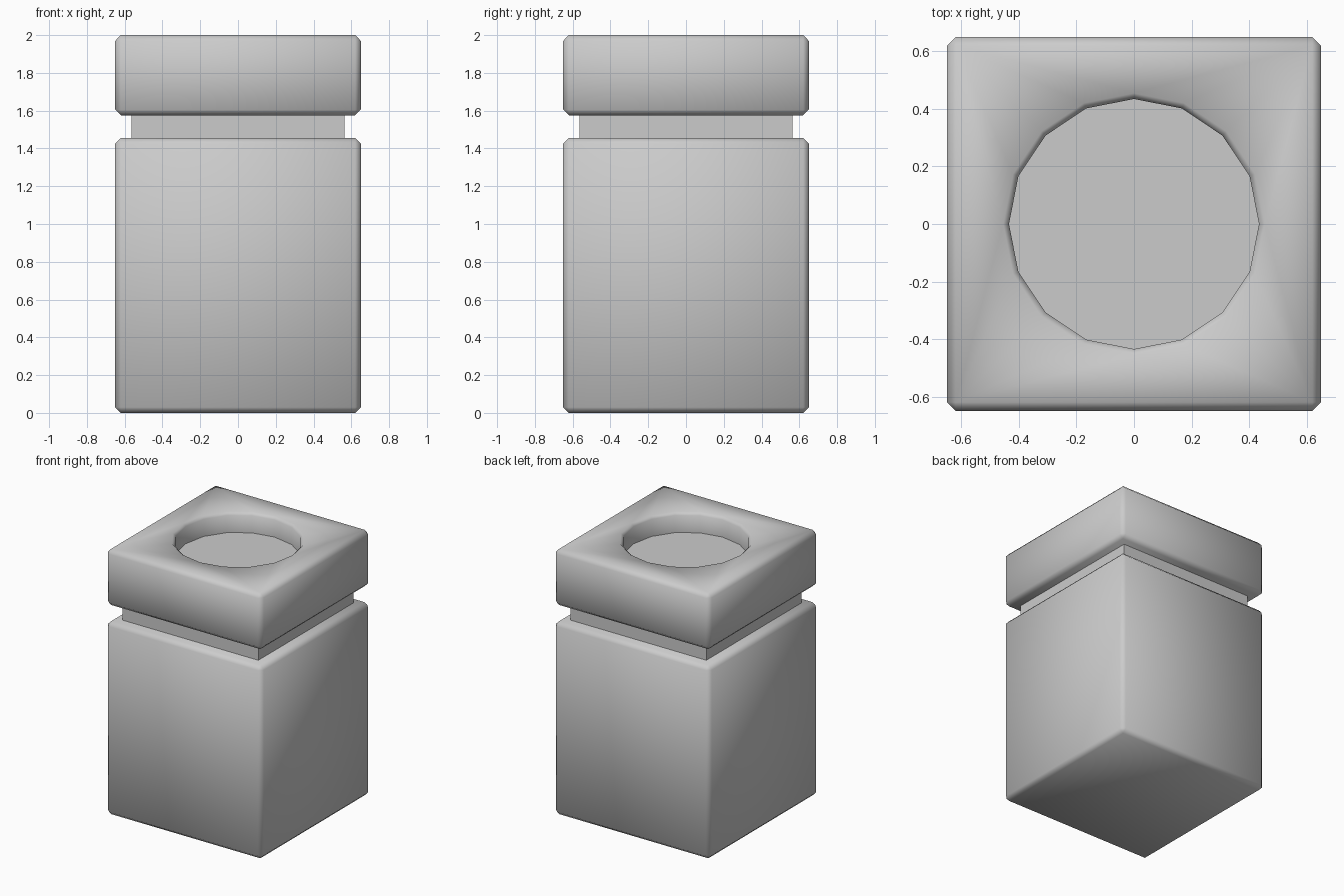
import bpy, bmesh, math

if "Cube" in bpy.data.objects:
    bpy.data.objects.remove(bpy.data.objects["Cube"])


def add_object(name, bm):
    mesh = bpy.data.meshes.new(name)
    bmesh.ops.recalc_face_normals(bm, faces=bm.faces)
    bm.to_mesh(mesh)
    bm.free()
    obj = bpy.data.objects.new(name, mesh)
    bpy.context.collection.objects.link(obj)
    return obj


def box(name, width, z0, z1, bevel=0.0):
    bm = bmesh.new()
    bmesh.ops.create_cube(bm, size=1)
    for v in bm.verts:
        v.co = (v.co.x * width, v.co.y * width, z0 if v.co.z < 0 else z1)
    if bevel:
        bmesh.ops.bevel(bm, geom=bm.edges[:], offset=bevel, segments=1,
                        profile=0.5, affect='EDGES')
    return add_object(name, bm)


def lathe(name, profile, sides):
    bm = bmesh.new()
    rings = [[bm.verts.new((r * math.cos(i * math.tau / sides),
                            r * math.sin(i * math.tau / sides), z))
              for i in range(sides)] for r, z in profile]
    for a, b in zip(rings, rings[1:]):
        for i in range(sides):
            j = (i + 1) % sides
            bm.faces.new((a[i], a[j], b[j], b[i]))
    bm.faces.new(rings[0][::-1])
    bm.faces.new(rings[-1])
    return add_object(name, bm)


def activate(obj):
    bpy.ops.object.select_all(action='DESELECT')
    obj.select_set(True)
    bpy.context.view_layer.objects.active = obj


# main block, recessed neck and cap
body = box("body", 1.3, 0, 1.455, 0.03)
neck = box("neck", 1.13, 1.42, 1.61)
cap = box("cap", 1.3, 1.575, 2.0, 0.03)

# 16-sided recess in the cap with a small chamfered rim
cutter = lathe("recess_cutter", [(0.435, 1.85), (0.435, 1.98), (0.475, 2.02)], 16)
cutter.hide_render = True
mod = cap.modifiers.new("recess", 'BOOLEAN')
mod.operation = 'DIFFERENCE'
mod.solver = 'EXACT'
mod.object = cutter
activate(cap)
bpy.ops.object.modifier_apply(modifier=mod.name)
bpy.data.objects.remove(cutter, do_unlink=True)

# soft shading across the chamfers
for obj in (body, neck, cap):
    activate(obj)
    bpy.ops.object.shade_smooth_by_angle(angle=math.radians(50))
